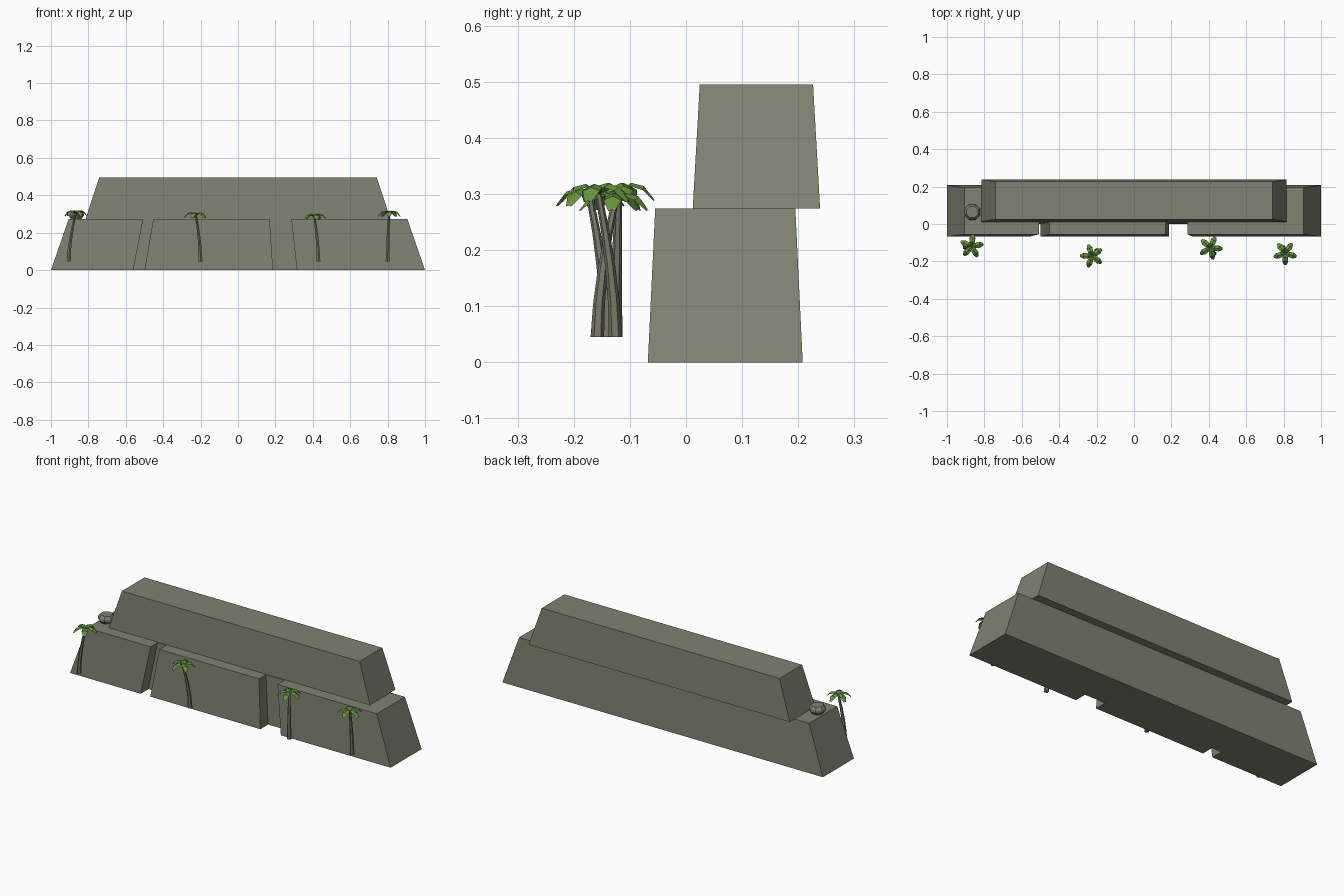
import bpy, bmesh, math
from mathutils import Vector

if "Cube" in bpy.data.objects:
    bpy.data.objects.remove(bpy.data.objects["Cube"])


def material(name, rgb):
    m = bpy.data.materials.new(name)
    m.diffuse_color = (*rgb, 1)
    m.use_nodes = True
    m.node_tree.nodes["Principled BSDF"].inputs["Base Color"].default_value = m.diffuse_color
    return m


STONE = material("olive grey concrete", (0.212, 0.223, 0.168))
BARK = material("palm bark", (0.19, 0.19, 0.145))
LEAF = material("palm green", (0.138, 0.305, 0.048))


def finish(name, bm, mat, fix_normals=True):
    if fix_normals:
        bmesh.ops.recalc_face_normals(bm, faces=bm.faces[:])
    mesh = bpy.data.meshes.new(name)
    bm.to_mesh(mesh)
    bm.free()
    mesh.materials.append(mat)
    ob = bpy.data.objects.new(name, mesh)
    bpy.context.collection.objects.link(ob)
    return ob


def loft(bm, rings):
    """Skin a list of rings of points and cap both ends."""
    vs = [[bm.verts.new(p) for p in ring] for ring in rings]
    n = len(vs[0])
    for a, b in zip(vs, vs[1:]):
        for i in range(n):
            j = (i + 1) % n
            bm.faces.new((a[i], a[j], b[j], b[i]))
    bm.faces.new(vs[0][::-1])
    bm.faces.new(vs[-1])


def circle(center, r, n):
    return [(center[0] + r * math.cos(2 * math.pi * (i + 0.5) / n),
             center[1] + r * math.sin(2 * math.pi * (i + 0.5) / n), center[2])
            for i in range(n)]


def tapered_block(name, plan, yc, z0, z1, sx, sy):
    """Extrude a plan upward while shrinking it about (0, yc)."""
    bm = bmesh.new()
    loft(bm, [[(x, y, z0) for x, y in plan],
              [(x * sx, yc + (y - yc) * sy, z1) for x, y in plan]])
    return finish(name, bm, STONE)


# Lower storey with two entrance recesses in the front
F, B, N = -0.068, 0.208, 0.001
tapered_block("lower_storey",
              [(-1, F), (-0.56, F), (-0.56, N), (-0.50, N), (-0.50, F),
               (0.187, F), (0.187, N), (0.315, N), (0.315, F), (1, F),
               (1, B), (-1, B)],
              0.07, 0.0, 0.274, 0.905, 0.905)

# Upper storey, overhanging the back
tapered_block("upper_storey",
              [(-0.815, 0.012), (0.815, 0.012), (0.815, 0.239), (-0.815, 0.239)],
              0.1255, 0.274, 0.495, 0.91, 0.89)

# Barrel-shaped roof tank
bm = bmesh.new()
loft(bm, [circle((-0.865, 0.064, z), r, 8)
          for z, r in ((0.272, 0.030), (0.292, 0.045), (0.302, 0.045), (0.318, 0.033))])
finish("roof_tank", bm, STONE)


def palm(i, base, top, turn):
    base, top = Vector(base), Vector(top)
    # Curved six-sided trunk
    bm = bmesh.new()
    rings = []
    for k in range(5):
        t = k / 4
        c = Vector((base.x + (top.x - base.x) * t ** 1.7,
                    base.y + (top.y - base.y) * t ** 1.7,
                    base.z + (top.z - base.z) * t))
        rings.append(circle(c, 0.012 - 0.006 * t, 6))
    loft(bm, rings)
    finish(f"palm_trunk_{i}", bm, BARK)
    # Five arched, creased fronds
    bm = bmesh.new()
    for k in range(5):
        a = math.radians(turn + 72 * k)
        out = Vector((math.cos(a), math.sin(a), 0))
        side = Vector((-out.y, out.x, 0))
        rows = []
        for r, w, h in ((0.0, 0.004, 0.0), (0.022, 0.014, 0.018),
                        (0.045, 0.016, 0.012), (0.064, 0.006, -0.012)):
            c = top + out * r + Vector((0, 0, h))
            drop = Vector((0, 0, -w * 0.45))
            rows.append([bm.verts.new(p) for p in
                         (c - side * w + drop, c, c + side * w + drop)])
        for p, q in zip(rows, rows[1:]):
            for j in range(2):
                bm.faces.new((p[j], q[j], q[j + 1], p[j + 1]))
    finish(f"palm_fronds_{i}", bm, LEAF, False)


# Row of palms along the front
palm(1, (-0.905, -0.125, 0.045), (-0.868, -0.120, 0.302), 12)
palm(2, (-0.200, -0.141, 0.045), (-0.225, -0.171, 0.292), 35)
palm(3, (0.430, -0.158, 0.045), (0.409, -0.127, 0.284), -5)
palm(4, (0.800, -0.126, 0.045), (0.808, -0.156, 0.300), 55)
